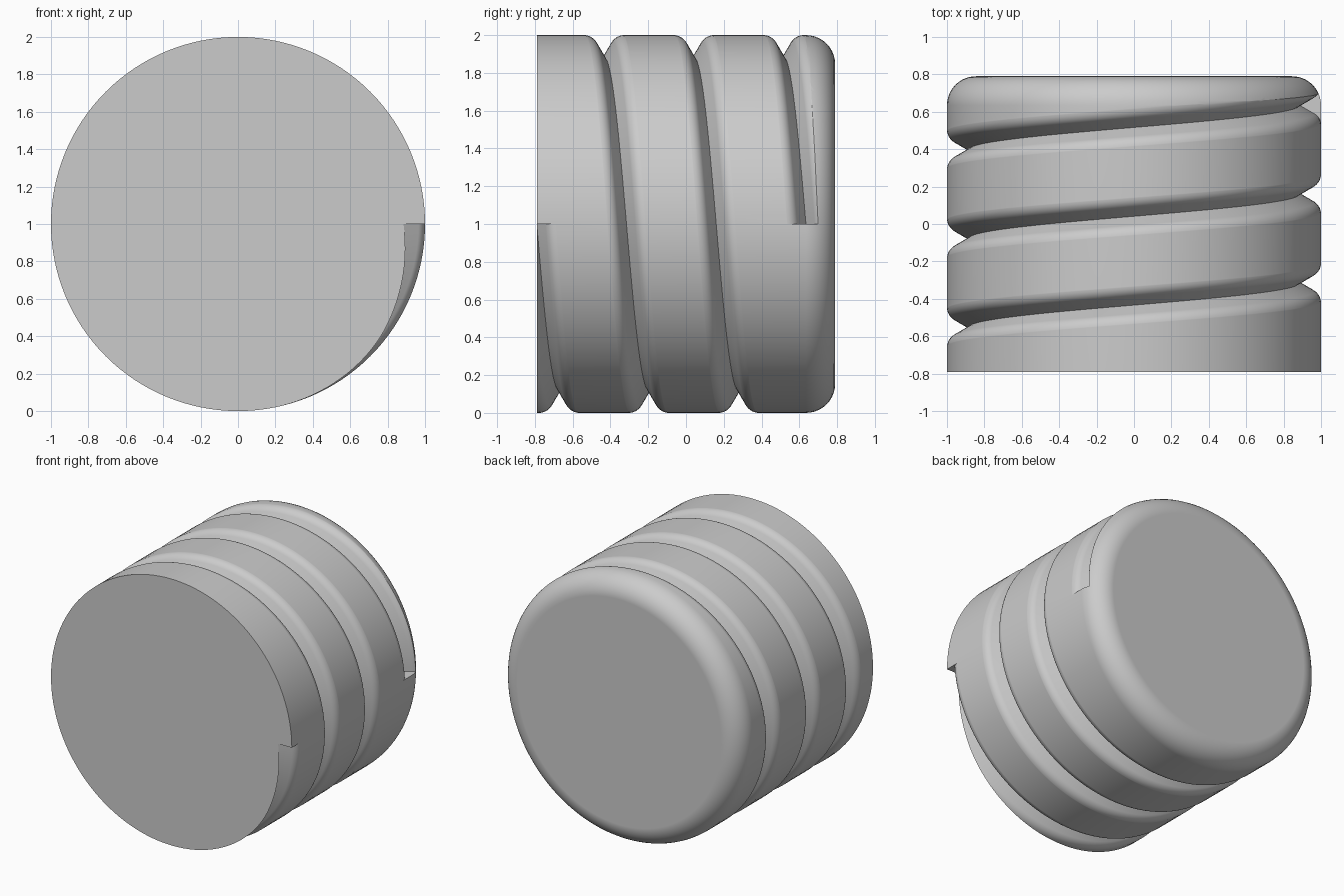
import bpy, bmesh, math
from mathutils import Matrix, Vector

cube = bpy.data.objects.get("Cube")
if cube:
    bpy.data.objects.remove(cube)

SIDES = 128
HALF = 0.79
PITCH = 0.475
TURNS = 3
DEPTH = 0.115
ROUND = 0.07


def make_object(name, bm):
    bmesh.ops.recalc_face_normals(bm, faces=bm.faces)
    mesh = bpy.data.meshes.new(name)
    bm.to_mesh(mesh)
    bm.free()
    obj = bpy.data.objects.new(name, mesh)
    bpy.context.collection.objects.link(obj)
    return obj


def groove_side():
    """Half of the groove section as (offset along axis, radius), bottom to top."""
    steep = math.radians(60)
    start_r = 1 - ROUND * (1 - math.cos(steep))
    half_width = (start_r - 1 + DEPTH) / math.tan(steep) + ROUND * math.sin(steep)
    pts = []
    for i in range(8):
        a = steep + (math.radians(8) - steep) * i / 7
        pts.append((half_width - ROUND * math.sin(a), 1 - ROUND * (1 - math.cos(a))))
    # run out past the surface along the last tangent
    pts.append((pts[-1][0] + 0.01 / math.tan(math.radians(8)), pts[-1][1] + 0.01))
    return pts


# Plain cylinder lying along y, with its back rim rounded
bm = bmesh.new()
bmesh.ops.create_cone(bm, cap_ends=True, segments=SIDES, radius1=1, radius2=1, depth=2 * HALF)
bmesh.ops.transform(bm, verts=bm.verts, matrix=Matrix.Translation((0, 0, 1)) @ Matrix.Rotation(math.pi / 2, 4, 'X'))
rim = [e for e in bm.edges if all(v.co.y > 0 for v in e.verts)]
bmesh.ops.bevel(bm, geom=rim, offset=0.155, segments=10, profile=0.5, affect='EDGES')
body = make_object("threaded_plug", bm)

# Helical cutter with a rounded V section
side = groove_side()
section = [(-o, r) for o, r in reversed(side)] + [(0, 1 - DEPTH)] + side
bm = bmesh.new()
rings = []
for k in range(SIDES * TURNS + 1):
    t = k / SIDES
    a = -math.tau * t
    y = -HALF + PITCH * t
    rings.append([bm.verts.new((r * math.cos(a), y + o, 1 + r * math.sin(a))) for o, r in section])
n = len(section)
for r0, r1 in zip(rings, rings[1:]):
    for i in range(n):
        j = (i + 1) % n
        bm.faces.new((r0[i], r0[j], r1[j], r1[i]))
bm.faces.new(rings[0])
bm.faces.new(rings[-1])
cutter = make_object("groove_cutter", bm)
cutter.hide_render = True

# Cut the groove
cut = body.modifiers.new("groove", 'BOOLEAN')
cut.operation = 'DIFFERENCE'
cut.solver = 'EXACT'
cut.object = cutter
bpy.ops.object.select_all(action='DESELECT')
bpy.context.view_layer.objects.active = body
body.select_set(True)
bpy.ops.object.modifier_apply(modifier=cut.name)
bpy.data.objects.remove(cutter)

# Tidy slivers
bm = bmesh.new()
bm.from_mesh(body.data)
bmesh.ops.remove_doubles(bm, verts=bm.verts, dist=0.0003)
bm.to_mesh(body.data)
bm.free()

# Single grey finish
grey = bpy.data.materials.new("plain_grey")
grey.use_nodes = True
colour = (0.6, 0.6, 0.6, 1)
grey.diffuse_color = colour
grey.node_tree.nodes["Principled BSDF"].inputs["Base Color"].default_value = colour
body.data.materials.clear()
body.data.materials.append(grey)
for p in body.data.polygons:
    p.material_index = 0

bpy.ops.object.shade_smooth_by_angle(angle=math.radians(30))
weighted = body.modifiers.new("clean_normals", 'WEIGHTED_NORMAL')
weighted.keep_sharp = True
